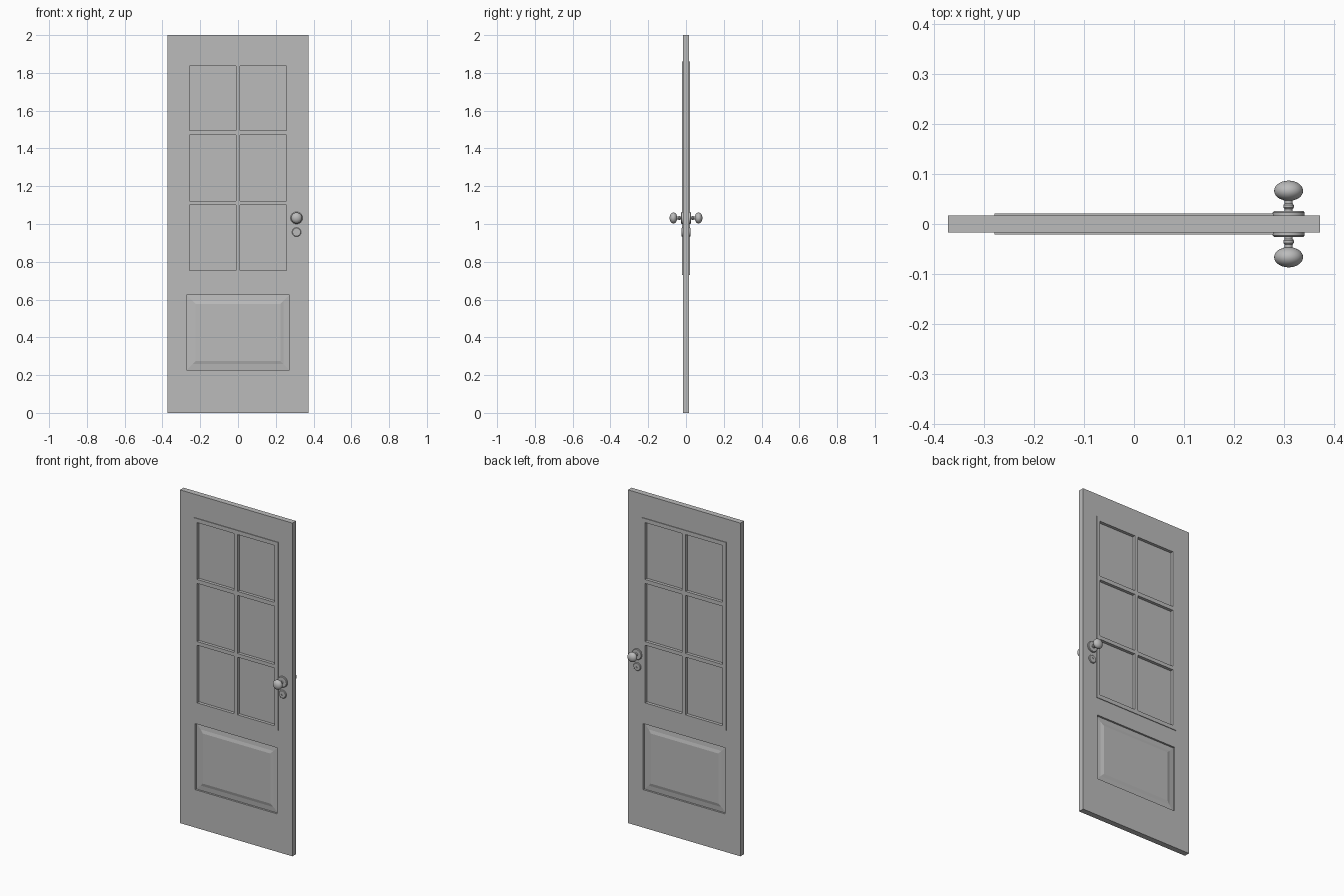
import bpy, bmesh, math
from mathutils import Matrix

if "Cube" in bpy.data.objects:
    bpy.data.objects.remove(bpy.data.objects["Cube"])

grey = bpy.data.materials.new("plain grey")
grey.diffuse_color = (0.5, 0.5, 0.5, 1)
grey.use_nodes = True
grey.node_tree.nodes["Principled BSDF"].inputs["Base Color"].default_value = grey.diffuse_color


def finish(name, bm, smooth=False):
    bmesh.ops.recalc_face_normals(bm, faces=bm.faces)
    me = bpy.data.meshes.new(name)
    bm.to_mesh(me)
    bm.free()
    me.materials.append(grey)
    ob = bpy.data.objects.new(name, me)
    bpy.context.collection.objects.link(ob)
    if smooth:
        bpy.ops.object.select_all(action='DESELECT')
        ob.select_set(True)
        bpy.context.view_layer.objects.active = ob
        bpy.ops.object.shade_smooth_by_angle(angle=math.radians(35))
    return ob


def pierced_plate(name, x, z, holes, half):
    """Rectangular plate spanning x and z with rectangular through holes (x0, x1, z0, z1)."""
    xs = sorted(set(x) | {v for h in holes for v in h[:2]})
    zs = sorted(set(z) | {v for h in holes for v in h[2:]})
    bm = bmesh.new()
    grid = {(a, b): bm.verts.new((a, -half, b)) for a in xs for b in zs}
    for a, a2 in zip(xs, xs[1:]):
        for b, b2 in zip(zs, zs[1:]):
            cx, cz = (a + a2) / 2, (b + b2) / 2
            if not any(h[0] < cx < h[1] and h[2] < cz < h[3] for h in holes):
                bm.faces.new([grid[p] for p in ((a, b), (a2, b), (a2, b2), (a, b2))])
    bmesh.ops.delete(bm, geom=[v for v in bm.verts if not v.link_faces], context='VERTS')
    out = bmesh.ops.extrude_face_region(bm, geom=bm.faces[:], use_keep_orig=True)
    new = [g for g in out['geom'] if isinstance(g, bmesh.types.BMVert)]
    bmesh.ops.translate(bm, verts=new, vec=(0, 2 * half, 0))
    return finish(name, bm)


def lathe(name, profile, x, z, side, segments=32):
    """Turn a (radius, distance) profile about the y axis; side is -1 front, +1 back."""
    bm = bmesh.new()
    vs = [bm.verts.new((r, d * side, 0)) for r, d in profile]
    edges = [bm.edges.new(p) for p in zip(vs, vs[1:])]
    bmesh.ops.spin(bm, geom=vs + edges, cent=(0, 0, 0), axis=(0, 1, 0),
                   angle=math.tau, steps=segments)
    bmesh.ops.remove_doubles(bm, verts=bm.verts, dist=1e-5)
    bmesh.ops.transform(bm, matrix=Matrix.Translation((x, 0, z)), verts=bm.verts)
    return finish(name, bm, True)


# Door slab with a window opening and a lower panel opening
window = (-0.28, 0.28, 0.73, 1.86)
panel = (-0.272, 0.272, 0.2275, 0.624)
pierced_plate("door_slab", (-0.373, 0.373), (0, 2), [window, panel], 0.017)

# Raised window frame with six openings
rows = [(0.754, 1.10), (1.122, 1.471), (1.495, 1.836)]
panes = [(x0, x1, z0, z1) for z0, z1 in rows
         for x0, x1 in ((-0.257, -0.011), (0.011, 0.257))]
pierced_plate("window_frame", window[:2], window[2:], panes, 0.021)

# Thin window panes
for i, p in enumerate(panes):
    pierced_plate(f"window_pane_{i + 1}", p[:2], p[2:], [], 0.003)

# Raised-field lower panel, front and back faces
for side, label in ((-1, "front"), (1, "back")):
    bm = bmesh.new()
    rings = []
    for inset, d in ((0, 0.006), (0.03, 0.009), (0.048, 0.014)):
        x0, x1, z0, z1 = (panel[0] + inset, panel[1] - inset,
                          panel[2] + inset, panel[3] - inset)
        rings.append([bm.verts.new((x, side * d, z))
                      for x, z in ((x0, z0), (x1, z0), (x1, z1), (x0, z1))])
    # closing ring at the middle of the door
    rings.insert(0, [bm.verts.new((v.co.x, 0, v.co.z)) for v in rings[0]])
    for a, b in zip(rings, rings[1:]):
        for i in range(4):
            j = (i + 1) % 4
            bm.faces.new((a[i], a[j], b[j], b[i]))
    bm.faces.new(rings[-1])
    bm.faces.new(rings[0])
    finish(f"lower_panel_{label}", bm)

# Knob, neck, rose and lock plate on both sides
knob = [(0.029 * math.sin(t), 0.0665 - 0.0205 * math.cos(t))
        for t in (math.pi * k / 14 for k in range(3, 15))]
neck = [(0.008, 0.026), (0.008, 0.030), (0.0105, 0.033), (0.0105, 0.038),
        (0.008, 0.041), (0.008, 0.047)]
rose = [(0.032, 0.015), (0.032, 0.023), (0.029, 0.026), (0, 0.026)]
lock = [(0.024, 0.015), (0.024, 0.021), (0.021, 0.024), (0.006, 0.024),
        (0.006, 0.021), (0, 0.021)]
for side, label in ((-1, "front"), (1, "back")):
    lathe(f"knob_{label}", neck + knob, 0.31, 1.032, side)
    lathe(f"knob_rose_{label}", rose, 0.31, 1.032, side)
    lathe(f"lock_plate_{label}", lock, 0.31, 0.957, side)
